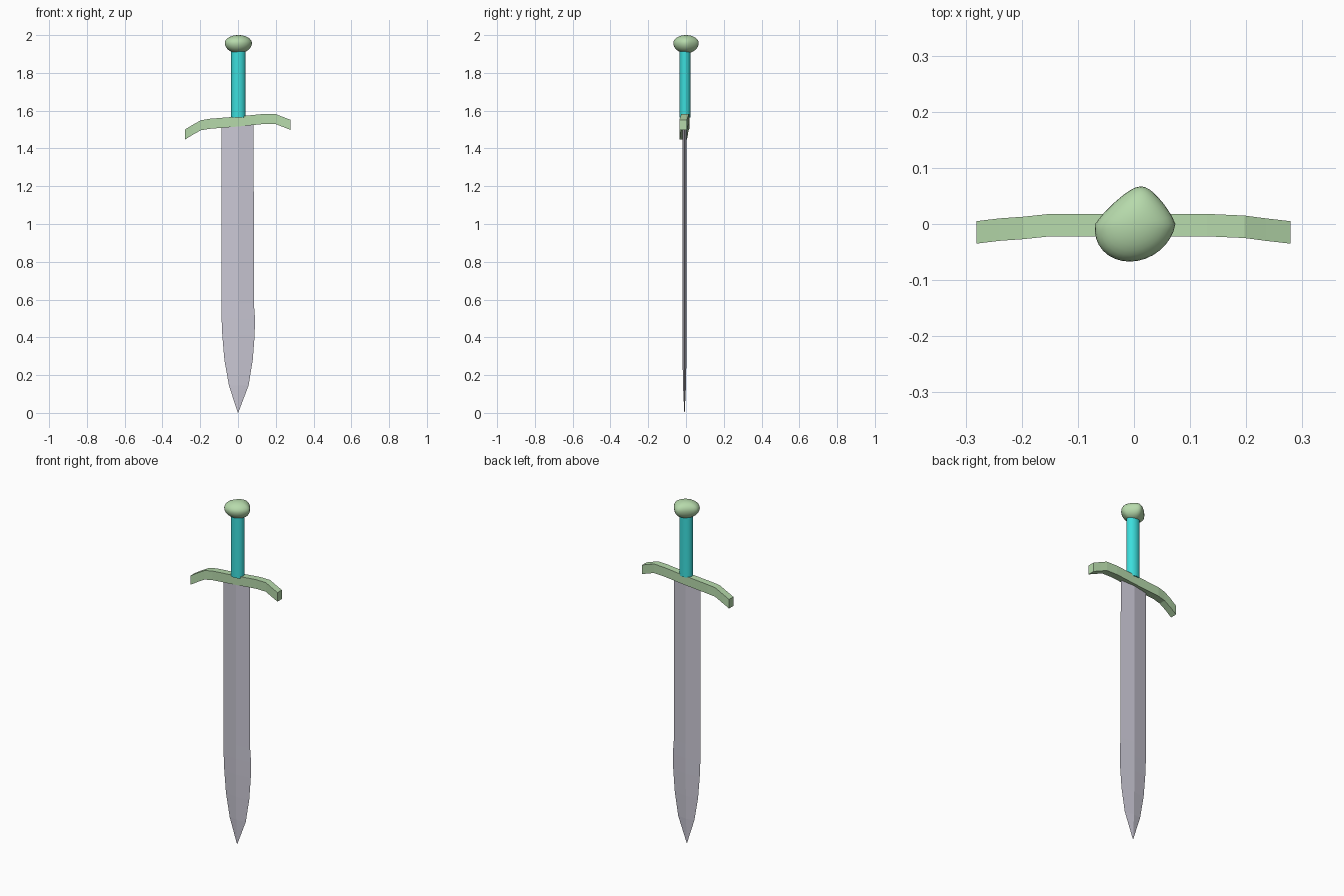
import bpy, bmesh, math

if "Cube" in bpy.data.objects:
    bpy.data.objects.remove(bpy.data.objects["Cube"])


def material(name, rgb):
    m = bpy.data.materials.new(name)
    m.diffuse_color = (*rgb, 1)
    m.use_nodes = True
    m.node_tree.nodes["Principled BSDF"].inputs["Base Color"].default_value = m.diffuse_color
    return m


steel = material("pale_steel", (0.59, 0.575, 0.66))
green = material("soft_green", (0.47, 0.70, 0.41))
teal = material("bright_teal", (0.045, 0.73, 0.72))


def make(name, bm, mat, smooth=None):
    bmesh.ops.recalc_face_normals(bm, faces=bm.faces)
    mesh = bpy.data.meshes.new(name)
    bm.to_mesh(mesh)
    bm.free()
    ob = bpy.data.objects.new(name, mesh)
    bpy.context.collection.objects.link(ob)
    mesh.materials.append(mat)
    if smooth is not None:
        bpy.ops.object.select_all(action='DESELECT')
        ob.select_set(True)
        bpy.context.view_layer.objects.active = ob
        bpy.ops.object.shade_smooth_by_angle(angle=math.radians(smooth))
    return ob


def loft(sections):
    """Skin equal-length rings of points and cap both ends."""
    bm = bmesh.new()
    rings = [[bm.verts.new(p) for p in s] for s in sections]
    n = len(rings[0])
    for a, b in zip(rings, rings[1:]):
        for i in range(n):
            j = (i + 1) % n
            bm.faces.new((a[i], a[j], b[j], b[i]))
    bm.faces.new(rings[0])
    bm.faces.new(rings[-1])
    return bm


# Blade: diamond section tapering to the tip (z, left, right, half thickness)
outline = [(1.54, -0.087, 0.083, 0.011), (0.58, -0.087, 0.084, 0.011),
           (0.50, -0.087, 0.090, 0.011), (0.41, -0.083, 0.088, 0.011),
           (0.28, -0.072, 0.078, 0.010), (0.145, -0.048, 0.056, 0.008),
           (0.0, -0.001, 0.001, 0.001)]
yc = -0.008
make("blade", loft([[(l, yc, z), (0, yc - t, z), (r, yc, z), (0, yc + t, z)]
                    for z, l, r, t in outline]), steel)

# Guard: tilted bar with drooping ends (x, top z, front y)
bar = [(-0.281, 1.500, -0.035), (-0.24, 1.525, -0.030), (-0.197, 1.549, -0.027),
       (-0.15, 1.557, -0.022), (0, 1.569, -0.022), (0.13, 1.582, -0.022),
       (0.197, 1.583, -0.025), (0.235, 1.568, -0.030), (0.279, 1.551, -0.035)]
make("guard", loft([[(x, y, z), (x, y + 0.04, z), (x, y + 0.04, z - 0.053), (x, y, z - 0.053)]
                    for x, z, y in bar]), green)

# Grip: round bar
sides = 16
make("grip", loft([[(0.002 + 0.038 * math.cos(2 * math.pi * i / sides),
                     -0.005 + 0.030 * math.sin(2 * math.pi * i / sides), z)
                    for i in range(sides)] for z in (1.563, 1.93)]), teal, 40)

# Pommel: flattened ball, egg-shaped in plan and fuller towards the top
bm = bmesh.new()
bmesh.ops.create_uvsphere(bm, u_segments=32, v_segments=16, radius=1)
for v in bm.verts:
    x, y, z = v.co
    py = 0.067 * y
    width = 0.0715 * (1 - 7 * max(py, 0))
    v.co = (width * x + 0.15 * (py + 0.015), py,
            1.958 + z * (0.042 if z > 0 else 0.054))
make("pommel", bm, green, 60)
